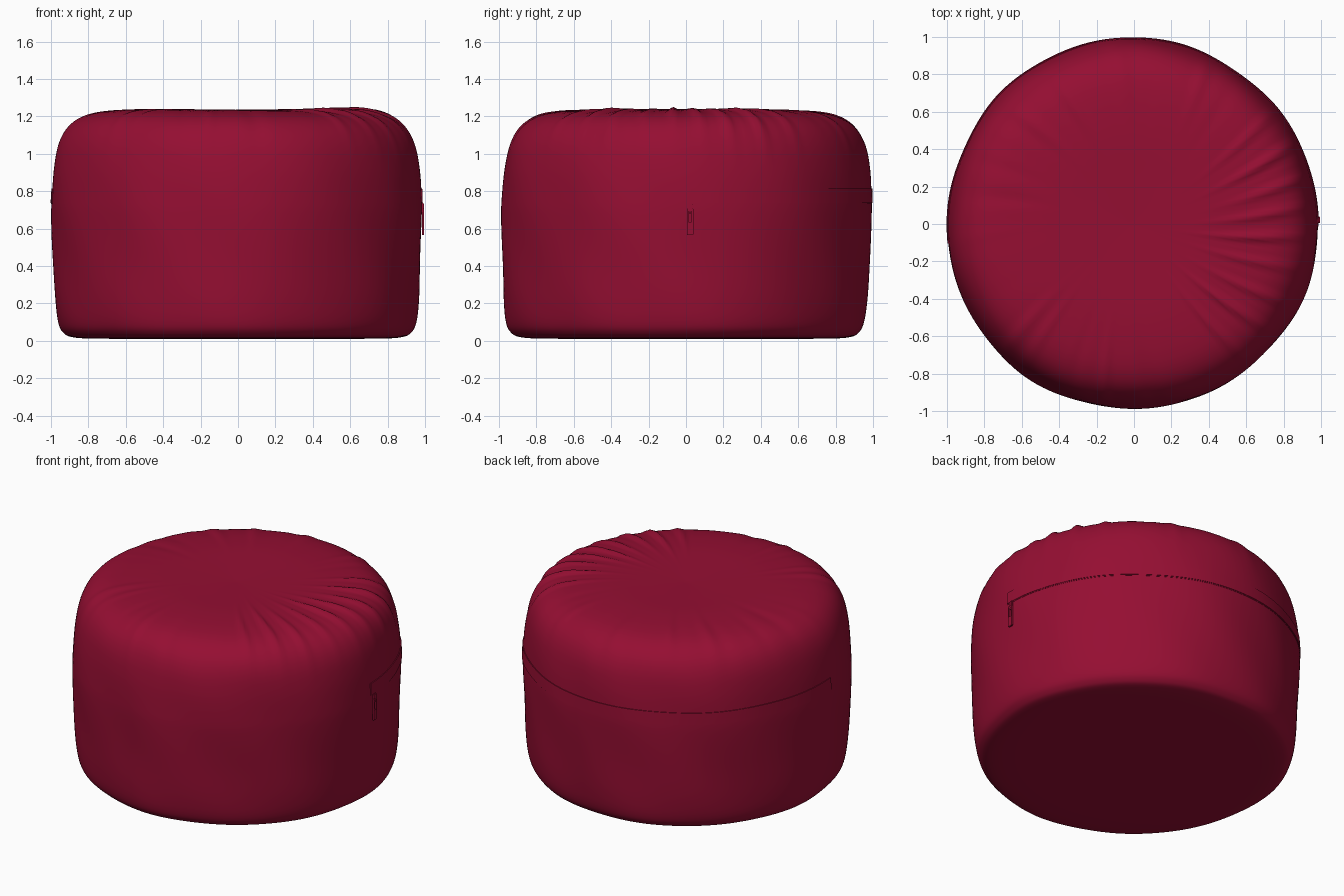
import bpy, bmesh, math, random
from mathutils import Vector

if "Cube" in bpy.data.objects:
    bpy.data.objects.remove(bpy.data.objects["Cube"])

random.seed(4)
SEG = 240
CX = -0.008


def material(name, rgb):
    m = bpy.data.materials.new(name)
    m.diffuse_color = (*rgb, 1)
    m.use_nodes = True
    m.node_tree.nodes["Principled BSDF"].inputs["Base Color"].default_value = m.diffuse_color
    return m


fabric = material("crimson fabric", (0.30, 0.0045, 0.032))

# Side profile of the pouf (radius, height), bottom centre to top centre
KEYS = [(0.0, 0.012), (0.4, 0.012), (0.75, 0.012), (0.88, 0.02), (0.93, 0.045),
        (0.957, 0.10), (0.972, 0.22), (0.981, 0.42), (0.99, 0.64), (0.989, 0.76),
        (0.977, 0.92), (0.95, 1.05), (0.90, 1.14), (0.82, 1.197), (0.70, 1.226),
        (0.5, 1.237), (0.25, 1.232), (0.0, 1.225)]


def smooth_profile(keys, steps):
    pts = [Vector(k) for k in keys]
    ext = [pts[0]] + pts + [pts[-1]]
    out = []
    for i in range(1, len(ext) - 2):
        a, b, c, d = ext[i - 1:i + 3]
        for s in range(steps):
            t = s / steps
            out.append(0.5 * (2 * b + (c - a) * t + (2 * a - 5 * b + 4 * c - d) * t * t
                              + (3 * b - a - 3 * c + d) * t ** 3))
    return out + [pts[-1]]


PROFILE = smooth_profile(KEYS, 6)

# Radial gathers: (angle, angular width, middle radius, radial reach, depth)
FOLDS = []
for deg, depth in ((-52, .012), (-40, .018), (-29, .014), (-17, .012), (-6, .018),
                   (4, .015), (14, .014), (25, .018), (37, .010)):
    FOLDS.append((math.radians(deg), 0.04, random.uniform(.66, .8), .2, depth))
for i in range(20):
    FOLDS.append((math.radians(55 + i * 12.8 + random.uniform(-4, 4)),
                  random.uniform(.04, .08), random.uniform(.7, .85), .18,
                  random.uniform(-.005, .008)))


def wrap(a):
    return (a + math.pi) % (2 * math.pi) - math.pi


def gather(r, a):
    d = 0
    for fa, w, mid, reach, depth in FOLDS:
        u, v = wrap(a - fa - 0.15 * (r - mid)) / w, (r - mid) / reach
        if abs(u) < 4:
            d += depth * (1 - u * u) * math.exp(-u * u - v * v)
    return d


def side_bulge(z, a):
    return (0.004 * math.sin(3 * a + 1 + 2 * z) + 0.003 * math.sin(7 * a - 3 * z)
            + 0.002 * math.sin(11 * a + 9 * z))


def body_point(r, z, a):
    side = min(1, r / 0.95) ** 4
    top = max(0, min(1, (z - 0.9) / 0.25))
    rr = r + side * side_bulge(z, a)
    zz = z
    if top:
        g = gather(r, a) * top
        zz += g + 0.006 * r * math.sin(2 * a + 0.5)* top
        rr += g * 0.7 * side
    return Vector((CX + rr * math.cos(a), rr * math.sin(a), zz))


def radius_at(z):
    for p, q in zip(PROFILE, PROFILE[1:]):
        if p.y <= z <= q.y and p.x > 0.9:
            return p.x + (q.x - p.x) * (z - p.y) / (q.y - p.y)
    return 0.98


def finish(bm, name, angle):
    bmesh.ops.recalc_face_normals(bm, faces=bm.faces)
    me = bpy.data.meshes.new(name)
    bm.to_mesh(me)
    bm.free()
    ob = bpy.data.objects.new(name, me)
    bpy.context.collection.objects.link(ob)
    me.materials.append(fabric)
    bpy.ops.object.select_all(action='DESELECT')
    ob.select_set(True)
    bpy.context.view_layer.objects.active = ob
    bpy.ops.object.shade_smooth_by_angle(angle=math.radians(angle))
    return ob


def bridge(bm, rows, closed):
    for lo, hi in zip(rows, rows[1:]):
        n = len(lo)
        for i in range(n if closed else n - 1):
            j = (i + 1) % n
            bm.faces.new((lo[i], lo[j], hi[j], hi[i]))


# Stuffed cushion body
bm = bmesh.new()
rows = [[bm.verts.new(body_point(p.x, p.y, 2 * math.pi * i / SEG)) for i in range(SEG)]
        for p in PROFILE[1:-1]]
bridge(bm, rows, True)
for p, ring in ((PROFILE[0], rows[0]), (PROFILE[-1], rows[-1])):
    c = bm.verts.new((CX, 0, p.y))
    for i in range(SEG):
        bm.faces.new((c, ring[i], ring[(i + 1) % SEG]))
finish(bm, "cushion_body", 80)


# Raised strips that hug the side of the body from angle a0 to a1
def strip(name, z0, z1, a0, a1, lift):
    bm = bmesh.new()
    n = 130
    section = [(z0, -0.01), (z0, lift), ((z0 + z1) / 2, lift), (z1, lift), (z1, -0.01)]
    rows = []
    for z, off in section:
        rows.append([bm.verts.new(body_point(radius_at(z) + off, z, a0 + (a1 - a0) * i / n))
                     for i in range(n + 1)])
    bridge(bm, rows, False)
    for k in (0, n):
        bm.faces.new([row[k] for row in rows])
    return finish(bm, name, 40)


START, END = math.radians(-0.7), math.radians(186)
strip("zipper_flap", 0.738, 0.815, START, END, 0.005)
strip("zipper_lower_seam", 0.732, 0.738, START, END, 0.002)


# Zipper slider and hanging pull tab
def block(name, centre, size, bevel=0.004):
    bm = bmesh.new()
    bmesh.ops.create_cube(bm, size=1)
    for v in bm.verts:
        v.co = Vector(a * b for a, b in zip(v.co, size)) + Vector(centre)
    bmesh.ops.bevel(bm, geom=bm.edges[:], offset=bevel, segments=2, affect='EDGES')
    return finish(bm, name, 40)


block("zipper_slider", (0.983, 0.022, 0.722), (0.022, 0.03, 0.035))
block("pull_link", (0.990, 0.022, 0.70), (0.008, 0.012, 0.04), 0.002)
for s in (-1, 1):
    block("pull_tab_side", (0.990, 0.022 + s * 0.013, 0.637), (0.010, 0.009, 0.14), 0.002)
for z, h in ((0.70, 0.014), (0.60, 0.07)):
    block("pull_tab_bar", (0.990, 0.022, z), (0.010, 0.03, h), 0.002)
